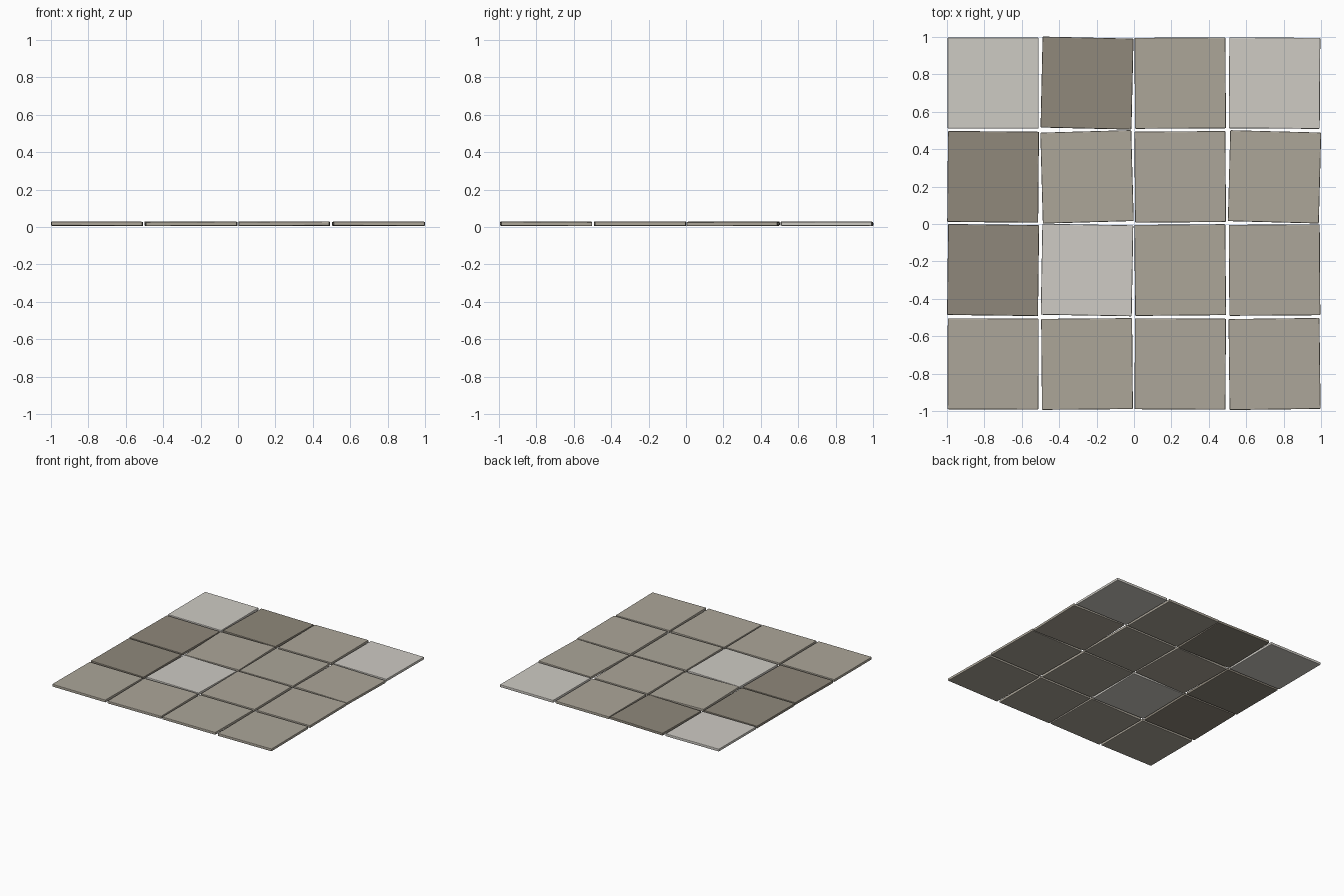
import bpy, bmesh
from math import radians
from mathutils import Matrix

if "Cube" in bpy.data.objects:
    bpy.data.objects.remove(bpy.data.objects["Cube"])

SIZE, THICK, EDGE = 0.486, 0.022, 0.005


def material(name, rgb):
    m = bpy.data.materials.new(name)
    m.diffuse_color = (*rgb, 1)
    m.use_nodes = True
    m.node_tree.nodes["Principled BSDF"].inputs["Base Color"].default_value = m.diffuse_color
    return m


MATS = {
    "M": material("beige_stone", (0.413, 0.381, 0.319)),
    "L": material("pale_stone", (0.617, 0.597, 0.552)),
    "D": material("dark_stone", (0.275, 0.246, 0.198)),
}

# Stone shades and slight turns (degrees), rows from back to front
SHADES = ["LDML", "DMMM", "DLMM", "MMMM"]
TURNS = [(0, -1.3, 0.3, -0.4),
         (-0.5, 1.6, 0.4, -1.5),
         (-0.7, -1.0, 0.5, 0.4),
         (-0.2, 0.5, -0.3, 0.7)]
# Slight tilts about x and y (degrees)
TILT_X = [(0.1, -0.1, 0.1, -0.1), (-0.3, 0.2, -0.1, 0.2),
          (0.2, -0.2, 0.1, 0.0), (-0.2, 0.1, -0.1, -0.2)]
TILT_Y = [(0.3, -0.2, -0.2, 0.1), (0.2, 0.2, -0.1, 0.2),
          (0.3, -0.1, 0.2, -0.1), (0.1, -0.2, -0.3, 0.1)]
COLS = (-0.753, -0.251, 0.247, 0.751)
ROWS = (0.753, 0.252, -0.246, -0.748)


def tile(r, c):
    # Thin slab with softened edges
    bm = bmesh.new()
    bmesh.ops.create_cube(bm, size=1)
    bmesh.ops.scale(bm, vec=(SIZE, SIZE, THICK), verts=bm.verts)
    bmesh.ops.bevel(bm, geom=bm.edges[:], offset=EDGE, segments=2,
                    profile=0.5, affect='EDGES')
    spin = (Matrix.Rotation(radians(TURNS[r][c]), 4, 'Z')
            @ Matrix.Rotation(radians(TILT_Y[r][c]), 4, 'Y')
            @ Matrix.Rotation(radians(TILT_X[r][c]), 4, 'X'))
    bm.transform(Matrix.Translation((COLS[c], ROWS[r], 0.017)) @ spin)
    # Keep every slab on or above the ground
    low = min(v.co.z for v in bm.verts)
    bmesh.ops.translate(bm, verts=bm.verts, vec=(0, 0, max(0, 0.004 - low)))
    name = f"floor_tile_{r + 1}_{c + 1}"
    me = bpy.data.meshes.new(name)
    bm.to_mesh(me)
    bm.free()
    me.materials.append(MATS[SHADES[r][c]])
    ob = bpy.data.objects.new(name, me)
    bpy.context.collection.objects.link(ob)


for r in range(4):
    for c in range(4):
        tile(r, c)
